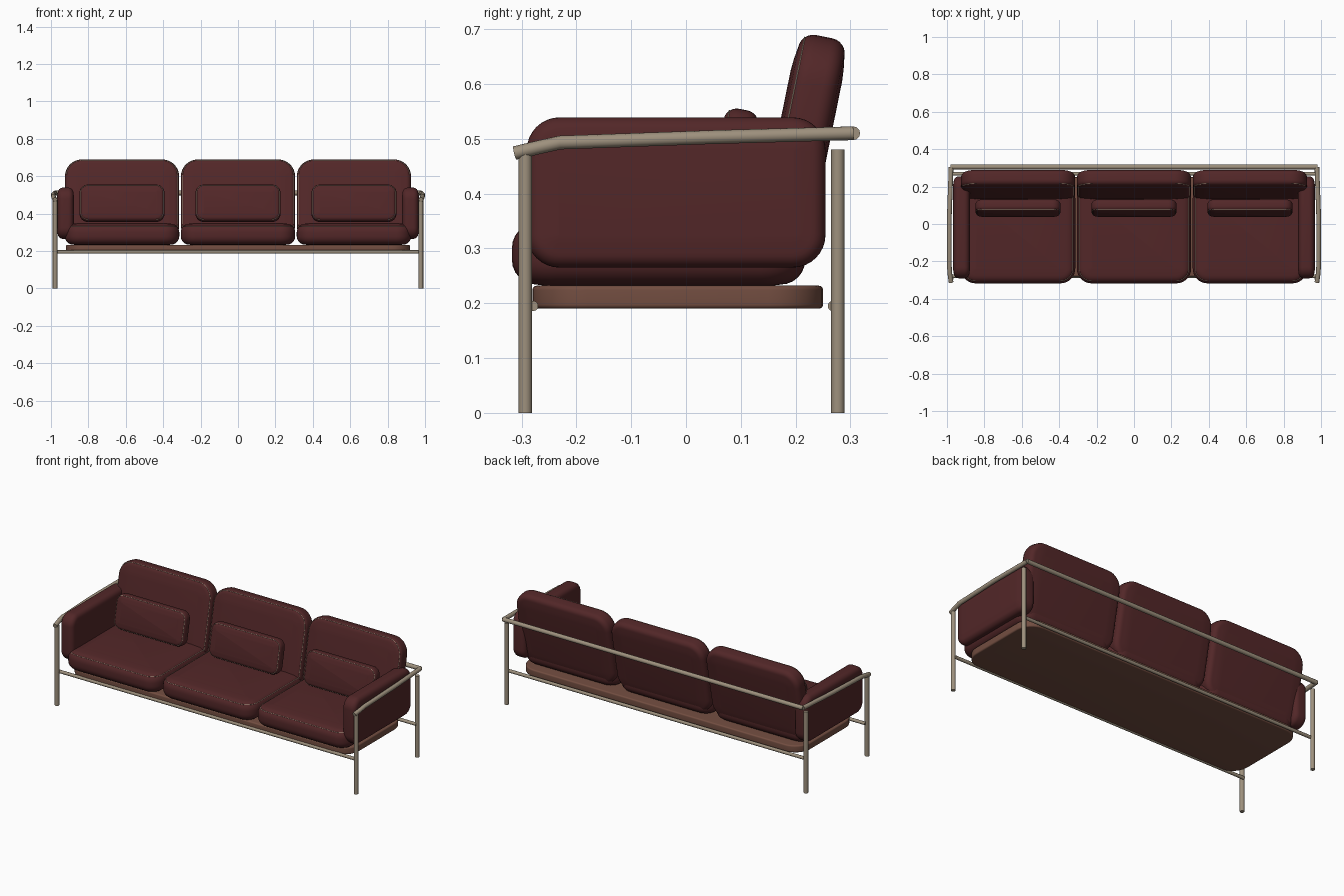
import bpy, bmesh, math
from mathutils import Matrix, Vector, Euler

if "Cube" in bpy.data.objects:
    bpy.data.objects.remove(bpy.data.objects["Cube"], do_unlink=True)


def material(name, rgb):
    m = bpy.data.materials.new(name)
    m.use_nodes = True
    m.diffuse_color = (*rgb, 1)
    m.node_tree.nodes["Principled BSDF"].inputs["Base Color"].default_value = (*rgb, 1)
    return m


LEATHER = material("oxblood leather", (0.085, 0.02, 0.021))
METAL = material("warm beige metal", (0.34, 0.28, 0.205))
WOOD = material("brown wood", (0.17, 0.075, 0.052))
THREAD = material("cream thread", (0.5, 0.42, 0.3))


def finish(obj, mat, angle=40):
    obj.data.materials.append(mat)
    bpy.ops.object.select_all(action="DESELECT")
    obj.select_set(True)
    bpy.context.view_layer.objects.active = obj
    if obj.type == "CURVE":
        bpy.ops.object.convert(target="MESH")
    bpy.ops.object.shade_smooth_by_angle(angle=math.radians(angle))


def tube(name, points, radius, mat=METAL, cyclic=False, sides=4, matrix=None):
    curve = bpy.data.curves.new(name, "CURVE")
    curve.dimensions = "3D"
    curve.bevel_depth = radius
    curve.bevel_resolution = sides
    curve.use_fill_caps = True
    spline = curve.splines.new("POLY")
    spline.points.add(len(points) - 1)
    for p, co in zip(spline.points, points):
        p.co = (*co, 1)
    spline.use_cyclic_u = cyclic
    obj = bpy.data.objects.new(name, curve)
    bpy.context.collection.objects.link(obj)
    if matrix:
        obj.matrix_world = matrix
    finish(obj, mat)


def outline(w, h, r, z, steps=8):
    """Rounded rectangle as a loop of points."""
    pts = []
    for k, (sx, sy) in enumerate(((1, 1), (-1, 1), (-1, -1), (1, -1))):
        for i in range(steps + 1):
            a = math.pi / 2 * (k + i / steps)
            pts.append((sx * (w / 2 - r) + r * math.cos(a),
                        sy * (h / 2 - r) + r * math.sin(a), z))
    return pts


def slab(name, size, corner, edge, loc, rot=(0, 0, 0), puff=0.0, mat=LEATHER, seam=False):
    """Rounded slab, thickness along local z, with softly domed faces."""
    w, h, t = size
    bm = bmesh.new()
    rim = [bm.verts.new(p) for p in outline(w, h, corner, -t / 2)]
    base = bm.faces.new(rim)
    ext = bmesh.ops.extrude_face_region(bm, geom=[base])
    bmesh.ops.translate(bm, vec=(0, 0, t),
                        verts=[v for v in ext["geom"] if isinstance(v, bmesh.types.BMVert)])
    bmesh.ops.recalc_face_normals(bm, faces=bm.faces)
    rims = [e for e in bm.edges if abs(e.verts[0].co.z - e.verts[1].co.z) < 1e-5]
    bmesh.ops.bevel(bm, geom=rims, offset=edge, segments=6, profile=0.5, affect="EDGES")
    if puff:
        for step in (0.65, 0.35):
            caps = [f for f in bm.faces if len(f.verts) > 8]
            for cap in caps:
                bmesh.ops.inset_region(bm, faces=[cap], thickness=min(0.03, corner * 0.25))
                for v in cap.verts:
                    v.co.z += math.copysign(puff * step, v.co.z)
    bmesh.ops.recalc_face_normals(bm, faces=bm.faces)
    mesh = bpy.data.meshes.new(name)
    bm.to_mesh(mesh)
    bm.free()
    obj = bpy.data.objects.new(name, mesh)
    bpy.context.collection.objects.link(obj)
    matrix = Matrix.Translation(Vector(loc)) @ Euler([math.radians(a) for a in rot]).to_matrix().to_4x4()
    obj.matrix_world = matrix
    finish(obj, mat)
    if seam:
        d = edge * 0.29
        tube(name + "_seam", outline(w - 2 * d, h - 2 * d, corner - d, t / 2 - d),
             0.0013, THREAD, True, 1, matrix)


# Wooden seat deck
slab("seat_deck", (1.84, 0.53, 0.042), 0.1, 0.008, (0, -0.015, 0.211), mat=WOOD)

# Three sets of cushions
for label, x in (("right", -0.62), ("middle", 0), ("left", 0.62)):
    slab(label + "_seat_cushion", (0.612, 0.535, 0.112), 0.08, 0.045,
         (x, -0.05, 0.29), puff=0.004, seam=True)
    slab(label + "_back_cushion", (0.61, 0.445, 0.086), 0.09, 0.028,
         (x, 0.208, 0.468), (78.5, 0, 0), puff=0.005, seam=True)
    slab(label + "_lumbar_pillow", (0.455, 0.2, 0.064), 0.045, 0.024,
         (x, 0.085, 0.455), (78.5, 0, 0), puff=0.004, seam=True)

# Arms and side frames
for label, s in (("right", -1), ("left", 1)):
    slab(label + "_arm_cushion", (0.545, 0.274, 0.084), 0.06, 0.028,
         (s * 0.922, -0.018, 0.402), (90, 0, 90), puff=0.004)
    tube(label + "_front_leg", [(s * 0.978, -0.293, 0), (s * 0.978, -0.293, 0.475)], 0.0125)
    tube(label + "_back_leg", [(s * 0.978, 0.277, 0), (s * 0.978, 0.277, 0.48)], 0.0125)
    tube(label + "_arm_rail", [(s * 0.978, -0.312, 0.474), (s * 0.984, -0.27, 0.484),
                               (s * 0.987, -0.23, 0.493), (s * 0.987, 0.05, 0.503),
                               (s * 0.978, 0.305, 0.51)], 0.0125)

# Long rails
tube("back_rail", [(-0.98, 0.305, 0.51), (0.98, 0.305, 0.51)], 0.0125)
for label, y in (("front", -0.279), ("back", 0.268)):
    tube(label + "_lower_rail", [(-0.978, y, 0.195), (0.978, y, 0.195)], 0.0095)
